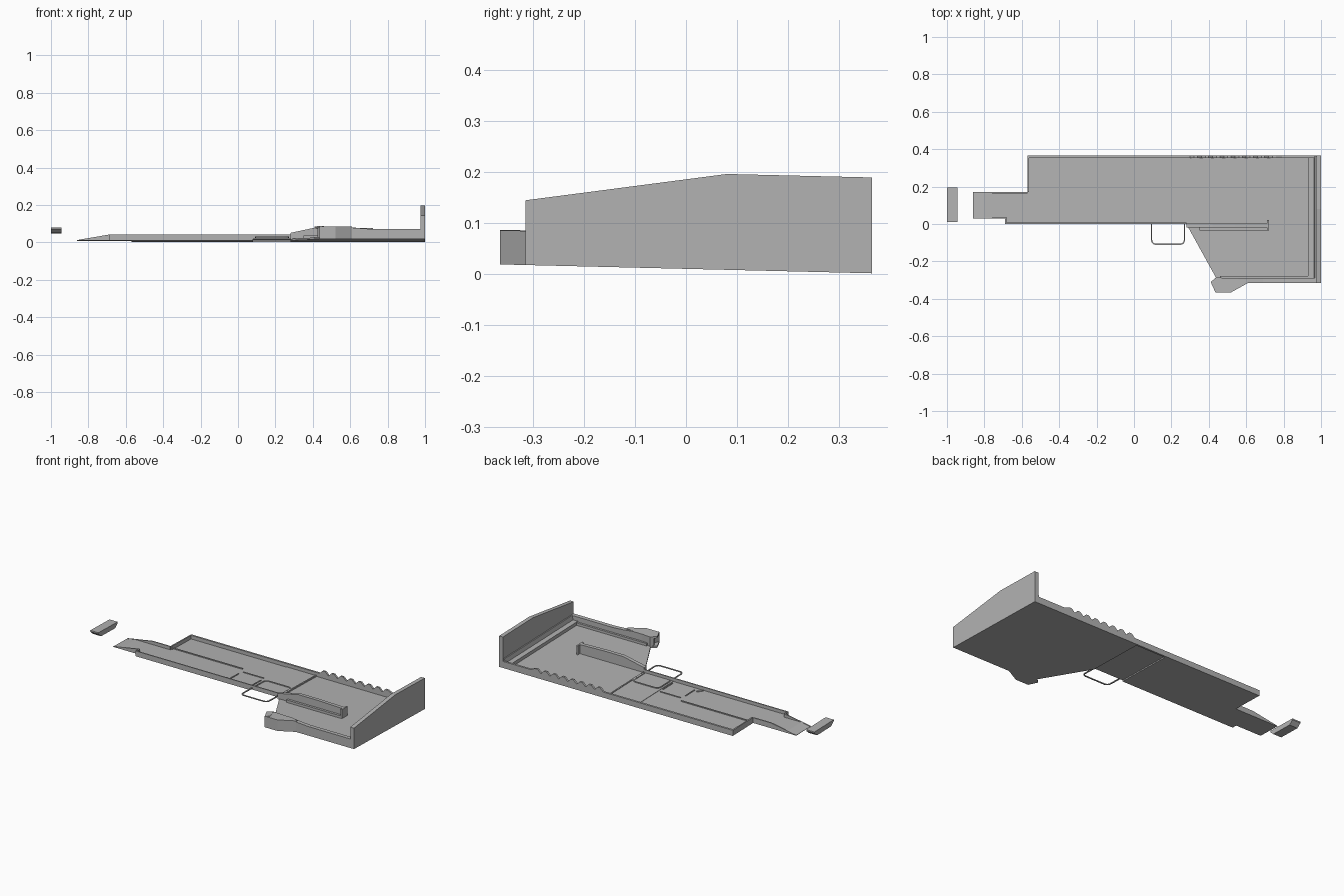
import bpy, bmesh, math

cube = bpy.data.objects.get("Cube")
if cube:
    bpy.data.objects.remove(cube, do_unlink=True)

grey = bpy.data.materials.new("plain grey")
grey.use_nodes = True
colour = (0.45, 0.45, 0.45, 1)
grey.diffuse_color = colour
grey.node_tree.nodes["Principled BSDF"].inputs["Base Color"].default_value = colour


def tilt(p):
    """The whole deck leans down slightly towards the back."""
    x, y, z = p
    return (x, y, z + 0.0105 - 0.0238 * y)


def solid(name, lower, upper):
    """Close two matching outlines into a solid."""
    bm = bmesh.new()
    a = [bm.verts.new(tilt(p)) for p in lower]
    b = [bm.verts.new(tilt(p)) for p in upper]
    bm.faces.new(a)
    bm.faces.new(b)
    for i in range(len(a)):
        j = (i + 1) % len(a)
        bm.faces.new((a[i], a[j], b[j], b[i]))
    bmesh.ops.recalc_face_normals(bm, faces=bm.faces)
    mesh = bpy.data.meshes.new(name)
    bm.to_mesh(mesh)
    bm.free()
    mesh.materials.append(grey)
    obj = bpy.data.objects.new(name, mesh)
    bpy.context.collection.objects.link(obj)
    return obj


def prism(name, plan, z0, z1):
    return solid(name, [(x, y, z0) for x, y in plan], [(x, y, z1) for x, y in plan])


def box(name, x0, x1, y0, y1, z0, z1):
    return prism(name, [(x0, y0), (x1, y0), (x1, y1), (x0, y1)], z0, z1)


def side_profile(name, xz, y0, y1):
    return solid(name, [(x, y0, z) for x, z in xz], [(x, y1, z) for x, z in xz])


def stripe(name, path, width, z0, z1):
    """Thin strip of constant width along an open path."""
    sides = ([], [])
    for i, (x, y) in enumerate(path):
        ax, ay = path[max(i - 1, 0)]
        bx, by = path[min(i + 1, len(path) - 1)]
        d = math.hypot(bx - ax, by - ay)
        nx, ny = (ay - by) / d * width / 2, (bx - ax) / d * width / 2
        sides[0].append((x + nx, y + ny))
        sides[1].append((x - nx, y - ny))
    return prism(name, sides[0] + sides[1][::-1], z0, z1)


# Deck floors
box("narrow_floor", -0.57, 0.08, 0, 0.365, 0, 0.012)
box("middle_floor", 0.08, 0.28, 0, 0.365, 0.007, 0.014)
prism("wide_floor", [(0.28, 0), (0.44, -0.29), (0.46, -0.315), (1, -0.315),
                     (1, 0.365), (0.28, 0.365)], 0, 0.01)

# Entry arm with tapering side rails
box("arm_floor", -0.69, -0.57, 0, 0.17, 0, 0.012)
side_profile("arm_ramp", [(-0.86, 0), (-0.69, 0), (-0.69, 0.012), (-0.8, 0.012), (-0.86, 0.002)], 0.03, 0.17)
taper = [(-0.86, 0), (-0.69, 0), (-0.69, 0.032), (-0.86, 0.003)]
for name, y in (("arm_front_taper", 0.03), ("arm_back_taper", 0.163)):
    side_profile(name, taper, y, y + 0.007)
box("arm_back_rail", -0.69, -0.57, 0.163, 0.17, 0, 0.032)
box("arm_shoulder", -0.69, -0.683, 0, 0.037, 0, 0.032)

# Low walls around the narrow deck
box("front_wall", -0.69, 0.08, 0, 0.007, 0, 0.032)
box("front_wall_middle", 0.08, 0.28, 0, 0.007, 0.007, 0.032)
box("narrow_end_wall", -0.57, -0.562, 0.17, 0.365, 0, 0.034)
box("floor_ridge", -0.57, -0.1, 0.183, 0.189, 0.01, 0.018)
box("deck_step", 0.274, 0.282, 0.007, 0.355, 0.01, 0.018)

# Back wall with a row of teeth
top = [(-0.57, 0.034), (0.28, 0.034)]
pitch = 0.06
for i in range(8):
    x = 0.3 + i * pitch
    top += [(x, 0.034), (x + pitch * 0.35, 0.054), (x + pitch * 0.65, 0.054)]
top += [(0.79, 0.04), (0.99, 0.04)]
side_profile("back_wall", [(-0.57, 0), (0.99, 0)] + top[::-1], 0.353, 0.365)

# Tall end wall and the ledge at its foot
end = [(-0.315, 0), (0.365, 0), (0.365, 0.188), (0.08, 0.188), (-0.315, 0.127)]
solid("end_wall", [(0.975, y, z) for y, z in end], [(1, y, z) for y, z in end])
side_profile("end_ledge", [(0.93, 0.005), (0.98, 0.005), (0.98, 0.055), (0.968, 0.055),
                           (0.962, 0.03), (0.93, 0.03)], -0.31, 0.36)

# Front parapet, curving up into the side block
side_profile("front_parapet", [(0.44, 0), (0.99, 0), (0.99, 0.055), (0.69, 0.055), (0.62, 0.06),
                               (0.56, 0.067), (0.44, 0.067)], -0.315, -0.29)
box("parapet_foot", 0.46, 0.94, -0.29, -0.278, 0.005, 0.025)
prism("side_block", [(0.435, -0.365), (0.52, -0.365), (0.61, -0.315), (0.61, -0.3),
                     (0.44, -0.285), (0.425, -0.3), (0.445, -0.335)], 0, 0.067)
# Raised frame on the block's outer end
for name, z in (("block_frame_low", 0), ("block_frame_high", 0.058)):
    prism(name, [(0.41, -0.31), (0.435, -0.365), (0.46, -0.35), (0.44, -0.285)], z, z + 0.01)

# Standing rail in the middle of the wide deck
side_profile("centre_rail", [(0.28, 0.005), (0.72, 0.005), (0.72, 0.065), (0.54, 0.07), (0.42, 0.07),
                             (0.28, 0.04)], -0.02, 0.002)
box("centre_rail_foot", 0.35, 0.72, -0.035, -0.02, 0.005, 0.025)
box("centre_rail_end", 0.712, 0.722, -0.035, 0.022, 0.005, 0.065)

# Rounded marking, two mirrored arches
arch = [(0.094, 0.018)]
for cx, start in ((0.117, 180), (0.247, 90)):
    for k in range(6):
        a = math.radians(start - 18 * k)
        arch.append((cx + 0.023 * math.cos(a), 0.109 + 0.023 * math.sin(a)))
arch.append((0.27, 0.018))
stripe("marking_back", arch, 0.007, 0.013, 0.018)
stripe("marking_front", [(x, 0.024 - y) for x, y in arch], 0.007, 0.013, 0.018)

# Straight markings on the narrow deck
for name, x in (("marking_bar_inner", 0.07), ("marking_bar_outer", -0.08)):
    stripe(name, [(x, 0.03), (x, 0.12)], 0.006, 0.011, 0.016)
stripe("marking_bar_back", [(-0.07, 0.153), (0.065, 0.153)], 0.006, 0.011, 0.016)
stripe("marking_hook", [(-0.125, 0.008), (-0.12, 0.025), (-0.1, 0.04)], 0.006, 0.011, 0.016)

# Separate floating channel beyond the arm
box("channel_top", -1, -0.945, 0.01, 0.195, 0.062, 0.07)
channel = [(0.035, 0.04), (0.17, 0.04), (0.195, 0.062), (0.01, 0.062)]
solid("channel_body", [(-1, y, z) for y, z in channel], [(-0.945, y, z) for y, z in channel])
